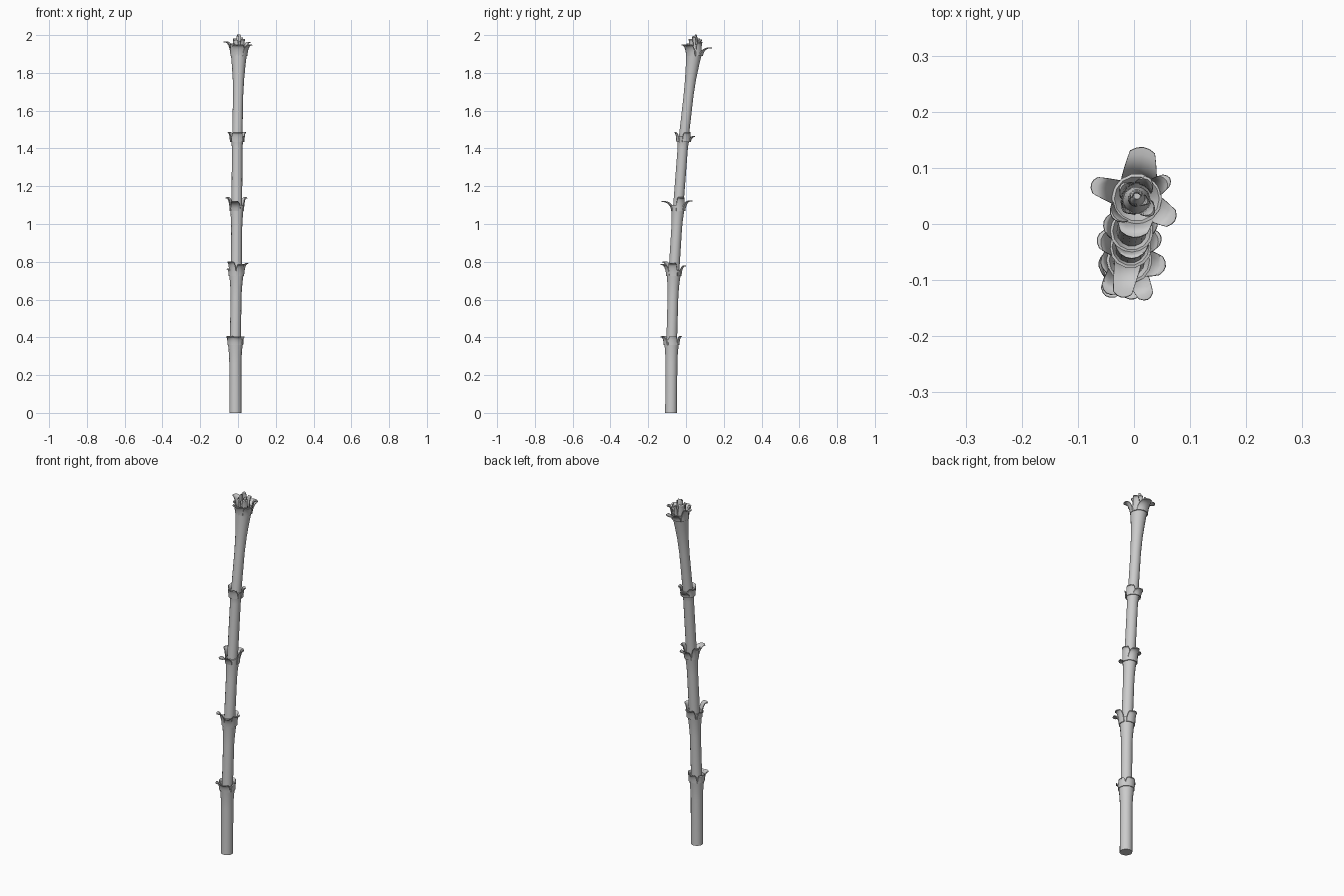
import bpy, bmesh, math
from mathutils import Vector

if "Cube" in bpy.data.objects:
    bpy.data.objects.remove(bpy.data.objects["Cube"])

# Stem axis: (z, x, y)
AXIS = [(0, -.014, -.079), (.4, -.014, -.076), (.77, -.008, -.064), (1.11, -.006, -.040),
        (1.47, -.004, -.012), (1.75, .002, .022), (1.92, .005, .045), (2.1, .007, .064)]


def centre(z):
    for (z0, x0, y0), (z1, x1, y1) in zip(AXIS, AXIS[1:]):
        if z <= z1:
            f = (z - z0) / (z1 - z0)
            return Vector((x0 + f * (x1 - x0), y0 + f * (y1 - y0), z))


def finish(bm, name, angle):
    bmesh.ops.recalc_face_normals(bm, faces=bm.faces)
    me = bpy.data.meshes.new(name)
    bm.to_mesh(me)
    bm.free()
    ob = bpy.data.objects.new(name, me)
    bpy.context.collection.objects.link(ob)
    bpy.ops.object.select_all(action='DESELECT')
    ob.select_set(True)
    bpy.context.view_layer.objects.active = ob
    bpy.ops.object.shade_smooth_by_angle(angle=math.radians(angle))
    return ob


def tube(name, profile, sides=14):
    """Capped lathe following the stem axis; profile = (z, radius)."""
    bm = bmesh.new()
    rings = []
    for z, r in profile:
        c = centre(z)
        rings.append([bm.verts.new(c + Vector((r * math.cos(a), r * math.sin(a), 0)))
                      for a in (2 * math.pi * i / sides for i in range(sides))])
    for A, B in zip(rings, rings[1:]):
        for i in range(sides):
            j = (i + 1) % sides
            bm.faces.new((A[i], A[j], B[j], B[i]))
    bm.faces.new(rings[0])
    bm.faces.new(rings[-1])
    return finish(bm, name, 40)


def flaps(name, z, r, petals):
    """Curled husk flaps; petal = (angle, reach, tip rise, half width)."""
    bm = bmesh.new()
    c = centre(z)
    rows, cols, th = 6, 4, .005
    for deg, reach, rise, hw in petals:
        a = math.radians(deg)
        d, t = Vector((math.cos(a), math.sin(a), 0)), Vector((-math.sin(a), math.cos(a), 0))
        layers = []
        for layer in (0, 1):
            grid = []
            for i in range(rows + 1):
                u = i / rows
                rad = r + (reach - r) * u ** 1.6
                h = -.03 * (1 - u) ** 2 + rise * math.sin(u * math.pi * .62) / math.sin(math.pi * .62)
                w = hw * (1 - .3 * u ** 2)
                row = []
                for j in range(cols + 1):
                    s = 2 * j / cols - 1
                    # hug the round stem at the base, open out flat at the tip
                    sag = (r - math.sqrt(max(r * r - (s * w) ** 2, 0))) * (1 - .7 * u)
                    tip = .007 * u * s * s
                    row.append(bm.verts.new(c + d * (rad - sag - tip - layer * th * (1 - .8 * u))
                                            + t * s * w + Vector((0, 0, h + layer * th * u))))
                grid.append(row)
            layers.append(grid)
        A, B = layers
        for G in layers:
            for i in range(rows):
                for j in range(cols):
                    bm.faces.new((G[i][j], G[i][j+1], G[i+1][j+1], G[i+1][j]))
        # close the thin edges
        loop = [(0, j) for j in range(cols)] + [(i, cols) for i in range(rows)] \
            + [(rows, j) for j in range(cols, 0, -1)] + [(i, 0) for i in range(rows, 0, -1)]
        for (i, j), (k, l) in zip(loop, loop[1:] + loop[:1]):
            bm.faces.new((A[i][j], A[k][l], B[k][l], B[i][j]))
    return finish(bm, name, 45)


# Stem sections: bottom z, rim z, body radius, rim radius, flare length
SECTIONS = [(0, .39, .032, .042, .13), (.36, .755, .029, .041, .14), (.72, 1.10, .029, .038, .12),
            (1.07, 1.465, .028, .039, .06), (1.43, 1.92, .027, .045, .24)]
for n, (z0, z1, r0, r1, fl) in enumerate(SECTIONS):
    prof = [(z0, r0), (z1 - fl, r0)]
    prof += [(z1 - fl * (1 - f), r0 + (r1 - r0) * f ** 1.7) for f in (.35, .65, .85, 1)]
    prof += [(z1 + .001, r1 - .005), (z1 - .02, r0 - .004)]
    tube(f"stem_section_{n + 1}", prof)

# Husk flaps around each joint
FLAPS = [
    [(-75, .060, .010, .026), (-125, .064, .012, .022), (170, .050, .010, .026),
     (85, .054, .012, .028), (10, .049, .010, .024)],
    [(-65, .078, .028, .020), (-125, .072, .040, .022), (-10, .066, .032, .024),
     (185, .052, .005, .026), (90, .064, .020, .027)],
    [(-100, .092, .016, .024), (165, .062, .036, .024), (20, .058, .036, .022), (80, .076, .020, .026)],
    [(-90, .050, .016, .030), (160, .053, .016, .026), (30, .051, .016, .024), (95, .060, -.004, .026)],
]
for n, petals in enumerate(FLAPS):
    _, z, _, r, _ = SECTIONS[n]
    flaps(f"joint_flaps_{n + 1}", z, r, petals)

# Open crown at the tip, with inner leaves and a bud
flaps("crown_flaps", 1.92, .045, [(83, .093, .010, .032), (162, .086, .040, .022), (32, .070, .038, .017),
                                  (-30, .079, .024, .024), (-95, .070, .024, .034), (218, .056, .030, .022)])
flaps("crown_inner_leaves", 1.925, .030, [(60, .044, .045, .018), (140, .038, .050, .018),
                                          (225, .034, .042, .018), (-45, .042, .048, .016)])
flaps("crown_bud_leaves", 1.93, .017, [(100, .010, .066, .012), (-20, .024, .050, .011), (215, .014, .058, .012)])
tube("crown_bud", [(1.88, .028), (1.92, .022), (1.945, .015), (1.97, .006)], 10)
